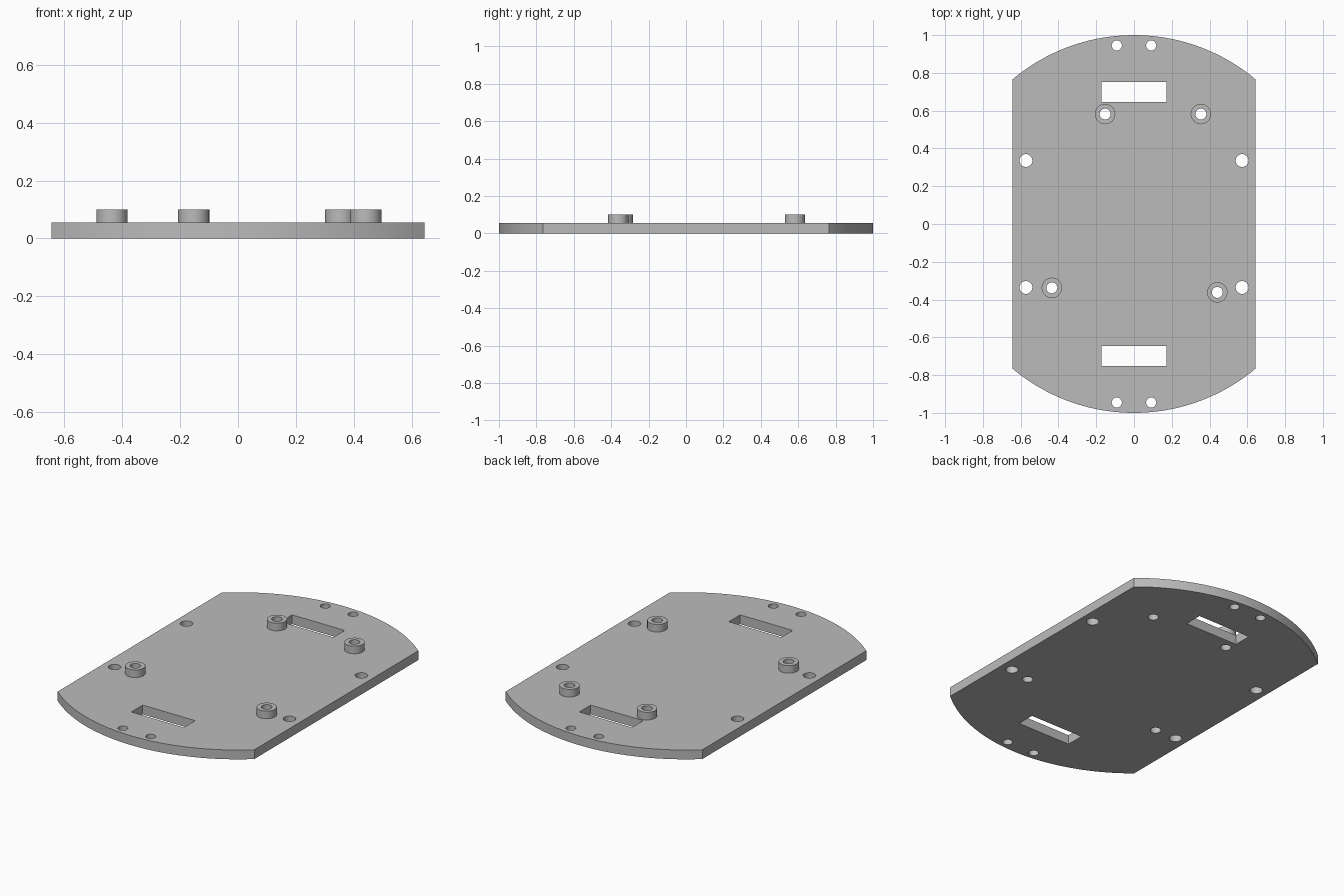
import bpy, bmesh, math

if "Cube" in bpy.data.objects:
    bpy.data.objects.remove(bpy.data.objects["Cube"])

PLATE = 0.055     # plate thickness
TOP = 0.10        # top of the spacers
HALF_W = 0.643    # half width of the plate

grey = bpy.data.materials.new("plain grey")
grey.diffuse_color = (0.5, 0.5, 0.5, 1)
grey.use_nodes = True
grey.node_tree.nodes["Principled BSDF"].inputs["Base Color"].default_value = grey.diffuse_color


def circle(cx, cy, r, n=32):
    return [(cx + r * math.cos(2 * math.pi * i / n),
             cy + r * math.sin(2 * math.pi * i / n)) for i in range(n)]


def rect(cx, cy, hx, hy):
    return [(cx - hx, cy - hy), (cx + hx, cy - hy),
            (cx + hx, cy + hy), (cx - hx, cy + hy)]


def extrude_outline(name, loops, z0, z1):
    """Solid from an outer loop and its holes, between two heights."""
    curve = bpy.data.curves.new(name + "_profile", 'CURVE')
    curve.dimensions = '2D'
    curve.fill_mode = 'BOTH'
    curve.extrude = (z1 - z0) / 2
    for pts in loops:
        s = curve.splines.new('POLY')
        s.points.add(len(pts) - 1)
        for p, (x, y) in zip(s.points, pts):
            p.co = (x, y, 0, 1)
        s.use_cyclic_u = True
    tmp = bpy.data.objects.new(name + "_profile", curve)
    bpy.context.collection.objects.link(tmp)
    dg = bpy.context.evaluated_depsgraph_get()
    mesh = bpy.data.meshes.new_from_object(tmp.evaluated_get(dg))
    bpy.data.objects.remove(tmp)
    # Join caps to walls and move to height
    bm = bmesh.new()
    bm.from_mesh(mesh)
    bmesh.ops.remove_doubles(bm, verts=bm.verts, dist=1e-5)
    bmesh.ops.translate(bm, verts=bm.verts, vec=(0, 0, (z0 + z1) / 2))
    bmesh.ops.recalc_face_normals(bm, faces=bm.faces)
    bm.to_mesh(mesh)
    bm.free()
    mesh.materials.clear()
    mesh.materials.append(grey)
    ob = bpy.data.objects.new(name, mesh)
    bpy.context.collection.objects.link(ob)
    bpy.ops.object.select_all(action='DESELECT')
    ob.select_set(True)
    bpy.context.view_layer.objects.active = ob
    bpy.ops.object.shade_smooth_by_angle(angle=math.radians(30))
    return ob


# Plate outline: unit circle trimmed by two straight sides
a = math.acos(HALF_W)
N = 40
arc = [a + (math.pi - 2 * a) * i / N for i in range(N + 1)]
outline = [(math.cos(t), math.sin(t)) for t in arc]
outline += [(-x, -y) for x, y in outline]

spacers = [(-0.153, 0.582), (0.354, 0.582), (-0.435, -0.338), (0.441, -0.362)]

# Plate with end holes, side holes, slots and spacer bores
loops = [outline]
for sy in (-1, 1):
    loops.append(rect(0, sy * 0.698, 0.172, 0.053))
    for sx in (-1, 1):
        loops.append(circle(sx * 0.091, sy * 0.945, 0.027))
        loops.append(circle(sx * 0.572, sy * 0.336, 0.034))
loops += [circle(x, y, 0.029) for x, y in spacers]
extrude_outline("base_plate", loops, 0, PLATE)

# Raised ring spacers
for i, (x, y) in enumerate(spacers):
    extrude_outline(f"spacer_{i + 1}",
                    [circle(x, y, 0.054), circle(x, y, 0.029)], PLATE, TOP)
